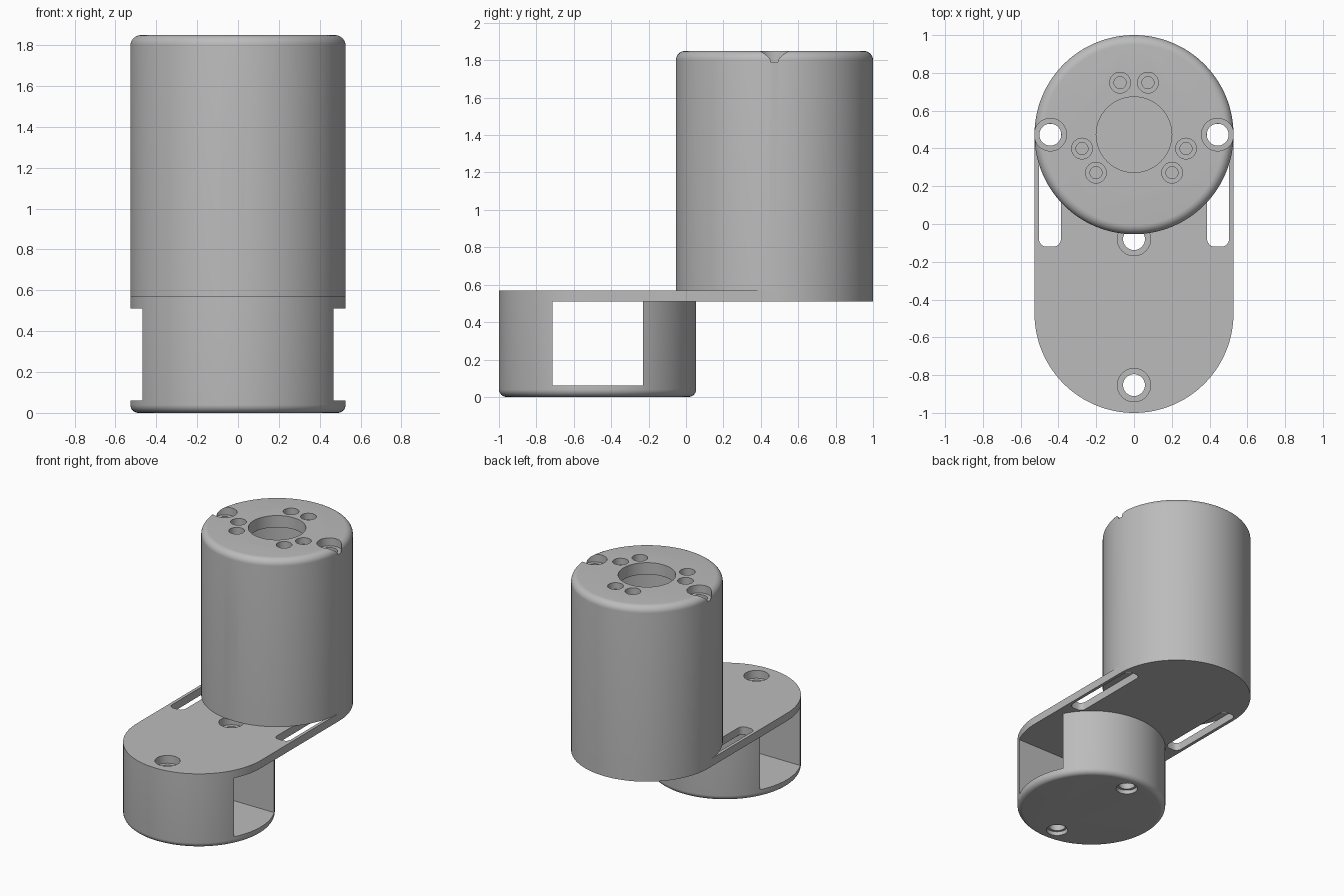
import bpy, bmesh
from math import sin, cos, pi, radians
from mathutils import Matrix

cube = bpy.data.objects.get("Cube")
if cube:
    bpy.data.objects.remove(cube, do_unlink=True)

R = 0.527          # outer radius of housing, plate and base
YC = 0.473         # distance of both round centres from the middle
PLATE_Z, DECK_Z, TOP_Z = 0.51, 0.57, 1.85

grey = bpy.data.materials.new("plain grey")
grey.use_nodes = True
colour = (0.5, 0.5, 0.5, 1)
grey.diffuse_color = colour
grey.node_tree.nodes["Principled BSDF"].inputs["Base Color"].default_value = colour


def arc(cx, cy, r, a0, a1, n):
    return [(cx + r * cos(radians(a0 + (a1 - a0) * i / n)),
             cy + r * sin(radians(a0 + (a1 - a0) * i / n))) for i in range(n + 1)]


def circle(cx, cy, r, n=48):
    return arc(cx, cy, r, 0, 360, n)[:-1]


def rounded_box(x0, x1, y0, y1, r):
    return (arc(x1 - r, y1 - r, r, 0, 90, 6) + arc(x0 + r, y1 - r, r, 90, 180, 6)
            + arc(x0 + r, y0 + r, r, 180, 270, 6) + arc(x1 - r, y0 + r, r, 270, 360, 6))


def prism(name, outline, z0, z1, fillet_z=None, fillet=0.05):
    """Extrude an outline upward, optionally rounding the rim at one height."""
    bm = bmesh.new()
    face = bm.faces.new([bm.verts.new((x, y, z0)) for x, y in outline])
    top = bmesh.ops.extrude_face_region(bm, geom=[face])["geom"]
    bmesh.ops.translate(bm, vec=(0, 0, z1 - z0),
                        verts=[v for v in top if isinstance(v, bmesh.types.BMVert)])
    if fillet_z is not None:
        rim = [e for e in bm.edges if all(abs(v.co.z - fillet_z) < 1e-5 for v in e.verts)]
        bmesh.ops.bevel(bm, geom=rim, offset=fillet, segments=8, profile=0.5, affect='EDGES')
    bmesh.ops.recalc_face_normals(bm, faces=bm.faces)
    mesh = bpy.data.meshes.new(name)
    bm.to_mesh(mesh)
    bm.free()
    mesh.materials.append(grey)
    obj = bpy.data.objects.new(name, mesh)
    bpy.context.collection.objects.link(obj)
    return obj


def cut(target, outline, z0, z1, turn=None):
    """Subtract an extruded outline from a part."""
    cutter = prism("cutter", outline, z0, z1)
    cutter.hide_render = True
    if turn:
        cutter.data.transform(turn)
    mod = target.modifiers.new("cut", 'BOOLEAN')
    mod.operation, mod.solver, mod.object = 'DIFFERENCE', 'EXACT', cutter
    bpy.context.view_layer.objects.active = target
    bpy.ops.object.modifier_apply(modifier=mod.name)
    bpy.data.objects.remove(cutter, do_unlink=True)


# Round base with a rectangular passage from side to side
base = prism("base_block", circle(0, -YC, R, 128), 0, PLATE_Z, 0, 0.04)
cut(base, [(-1, -0.715), (1, -0.715), (1, -0.23), (-1, -0.23)], 0.06, 0.6)

# Long rounded plate joining base and housing
plate = prism("arm_plate", arc(0, YC, R, 0, 180, 64) + arc(0, -YC, R, 180, 360, 64),
              PLATE_Z, DECK_Z)
for side in (-1, 1):
    x0, x1 = sorted((side * 0.387, side * 0.503))
    cut(plate, rounded_box(x0, x1, -0.12, 0.53, 0.04), 0.4, 0.7)

# Screw holes through plate and base, widened at both ends
for y in (-0.853, -0.08):
    cut(plate, circle(0, y, 0.088), 0.4, 0.7)
    cut(base, circle(0, y, 0.058), -0.1, 0.6)
    cut(base, circle(0, y, 0.076), -0.1, 0.03)

# Tall housing with a hollow core and an open centre on top
housing = prism("motor_housing", circle(0, YC, R, 128), DECK_Z, TOP_Z, TOP_Z)
cut(housing, circle(0, YC, 0.37, 96), 0.4, 1.76)
cut(housing, circle(0, YC, 0.2, 64), 1.7, 2)

# Ring of six small counterbored holes
for a in (75, 105, 195, 225, 315, 345):
    x, y = 0.285 * cos(radians(a)), YC + 0.285 * sin(radians(a))
    cut(housing, circle(x, y, 0.032, 24), 1.7, 2)
    cut(housing, circle(x, y, 0.055, 32), TOP_Z - 0.05, 2)

# Long side screw holes whose wide mouths break the rounded rim
for x in (-0.443, 0.443):
    cut(housing, circle(x, YC, 0.058), 0.4, 2)
    cut(housing, circle(x, YC, 0.086), TOP_Z - 0.06, 2)

# Arched cable opening in the front wall
arch = [(-0.08, 1.095), (0.035, 1.095)] + arc(-0.0225, 1.193, 0.0575, 0, 180, 16)
cut(housing, arch, -YC, 0.2, Matrix.Rotation(pi / 2, 4, 'X') @ Matrix.Scale(-1, 4, (0, 0, 1)))

# Smooth round walls, crisp edges
for obj in (base, plate, housing):
    bpy.ops.object.select_all(action='DESELECT')
    obj.select_set(True)
    bpy.context.view_layer.objects.active = obj
    bpy.ops.object.shade_smooth_by_angle(angle=radians(30))
